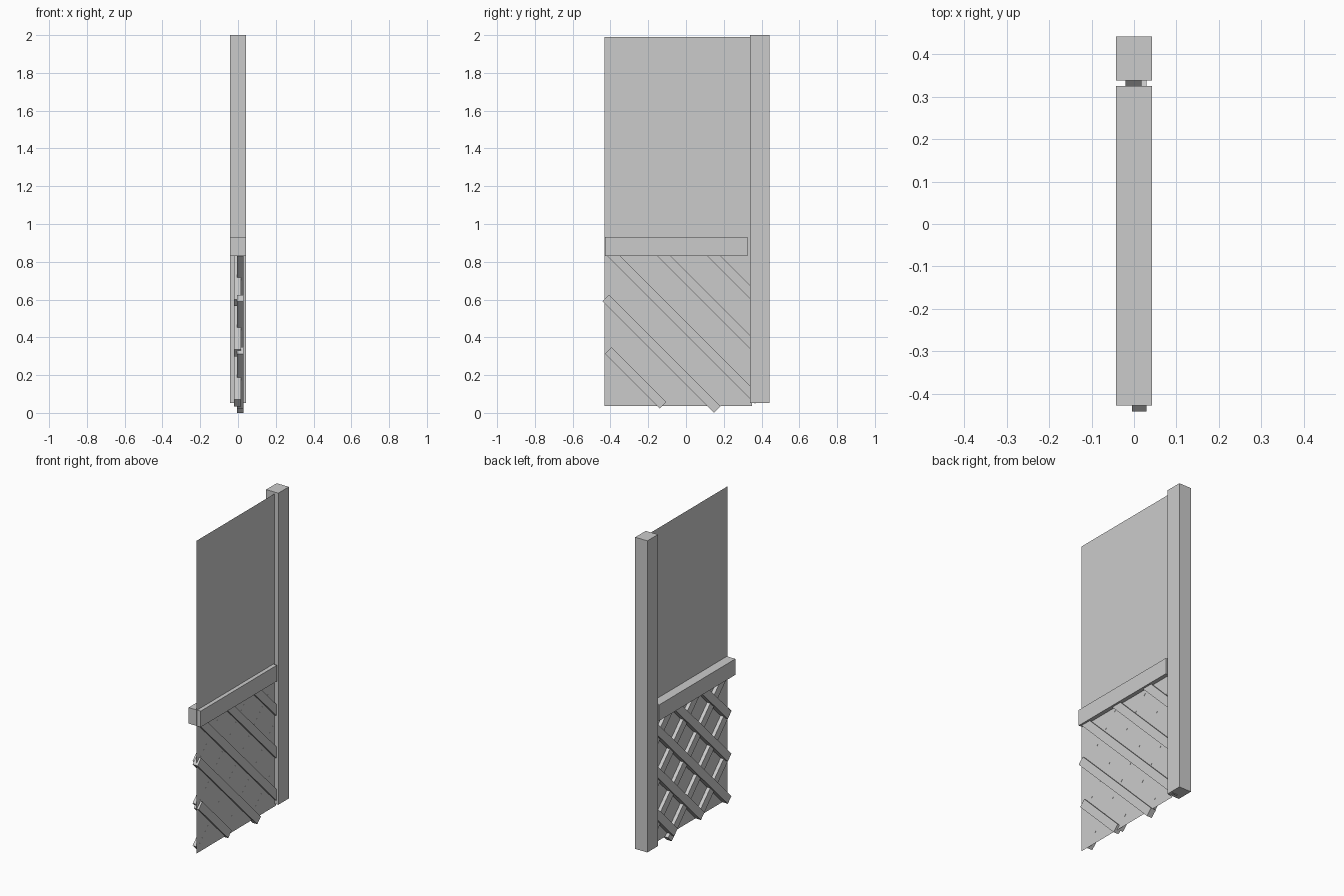
import bpy
import math

cube = bpy.data.objects.get("Cube")
if cube:
    bpy.data.objects.remove(cube, do_unlink=True)

# Single flat colour
grey = bpy.data.materials.new("light_grey")
grey.use_nodes = True
colour = (0.6, 0.6, 0.6, 1)
grey.diffuse_color = colour
grey.node_tree.nodes["Principled BSDF"].inputs["Base Color"].default_value = colour


def finish(obj, name):
    obj.name = name
    obj.data.materials.append(grey)
    return obj


def box(name, low, high, tilt=0):
    """Box between two corners, turned about x by tilt."""
    bpy.ops.mesh.primitive_cube_add(size=1)
    obj = bpy.context.object
    obj.location = [(a + b) / 2 for a, b in zip(low, high)]
    obj.scale = [b - a for a, b in zip(low, high)]
    obj.rotation_euler.x = tilt
    return finish(obj, name)


def slat(name, x_range, start, end, side):
    """Diagonal slat whose outer edge runs start-end in (y, z); side points to its other edge."""
    x0, x1 = x_range
    dy, dz = end[0] - start[0], end[1] - start[1]
    length = math.hypot(dy, dz)
    offset = SLAT_WIDTH / 2 / math.sqrt(2)
    y = (start[0] + end[0]) / 2 + side[0] * offset
    z = (start[1] + end[1]) / 2 + side[1] * offset
    half, wide = length / 2, SLAT_WIDTH / 2
    box(name, (x0, y - half, z - wide), (x1, y + half, z + wide), math.atan2(dz, dy))


# Post and rail
box("end_post", (-0.042, 0.338, 0.052), (0.042, 0.442, 2.0))
box("middle_rail", (-0.042, -0.428, 0.83), (0.042, 0.325, 0.93))

# Thin backing sheet
bpy.ops.mesh.primitive_plane_add(size=1)
sheet = bpy.context.object
sheet.rotation_euler.y = math.pi / 2
sheet.location = (0.017, -0.041, 1.013)
sheet.scale = (1.955, 0.782, 1)
finish(sheet, "backing_sheet")

# Lattice: two crossed layers of evenly spaced slats
SLAT_WIDTH = 0.05
SPACING = 0.265
RIGHT, TOP = 0.365, 0.87

for i in range(5):
    # Falling slats, lower edge on y + z = c
    c = -0.117 + SPACING * i
    y0 = max(-0.442 if i else -0.43, c - TOP + 0.035)
    y1 = min(RIGHT, c - (0.0 if i else 0.023))
    slat(f"falling_slat_{i + 1}", (-0.005, 0.03), (y0, c - y0), (y1, c - y1), (1, 1))

for i in range(4):
    # Rising slats, upper edge on z - y = c
    c = -0.04 + SPACING * i
    y0 = max(-0.42, 0.07 - c)
    y1 = min(RIGHT, TOP - c)
    slat(f"rising_slat_{i + 1}", (-0.02, 0.0172), (y0, y0 + c), (y1, y1 + c), (1, -1))

# Topmost short rising slat
c = -0.04 + SPACING * 4
slat("rising_slat_5", (-0.02, 0.0172), (-0.42, c - 0.42), (TOP - c, TOP), (1, -1))
